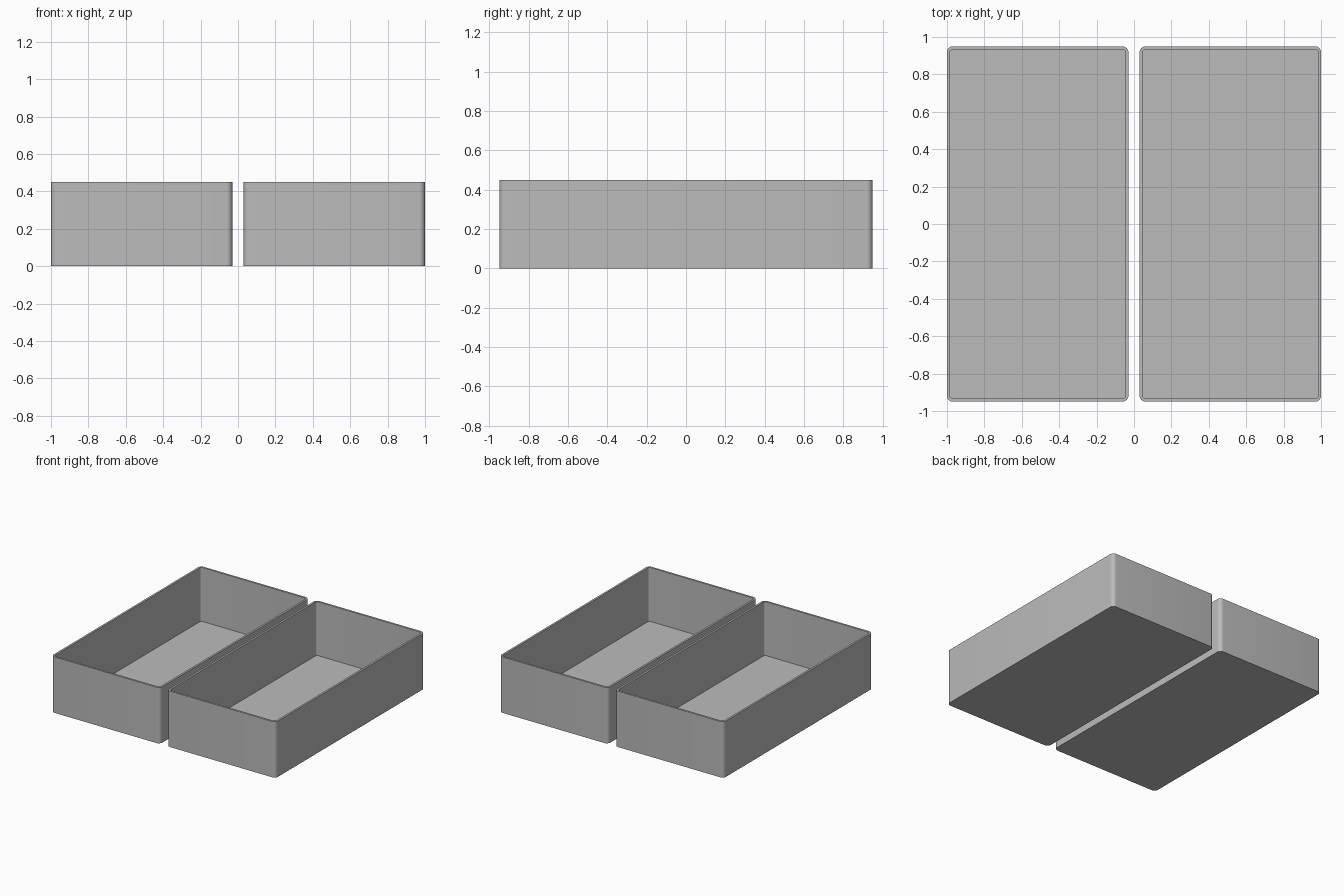
import bpy, bmesh, math

if "Cube" in bpy.data.objects:
    bpy.data.objects.remove(bpy.data.objects["Cube"])

HALF_W, HALF_L, HEIGHT = 0.485, 0.95, 0.45
WALL, FLOOR, RADIUS, STEPS = 0.016, 0.016, 0.032, 8

grey = bpy.data.materials.new("light grey")
grey.diffuse_color = (0.5, 0.5, 0.5, 1)
grey.use_nodes = True
grey.node_tree.nodes["Principled BSDF"].inputs["Base Color"].default_value = grey.diffuse_color


def ring(bm, inset, z):
    """Rounded rectangle of vertices, inset from the outer outline."""
    r = RADIUS - inset
    cx, cy = HALF_W - RADIUS, HALF_L - RADIUS
    verts = []
    for i, (sx, sy) in enumerate([(1, 1), (-1, 1), (-1, -1), (1, -1)]):
        for k in range(STEPS + 1):
            a = math.pi / 2 * (i + k / STEPS)
            verts.append(bm.verts.new((sx * cx + r * math.cos(a),
                                       sy * cy + r * math.sin(a), z)))
    return verts


def tray(name, x):
    bm = bmesh.new()
    # Outer wall, rim and inner wall as one skin
    rings = [ring(bm, 0, 0), ring(bm, 0, HEIGHT),
             ring(bm, WALL, HEIGHT), ring(bm, WALL, FLOOR)]
    n = len(rings[0])
    for lo, hi in zip(rings, rings[1:]):
        for i in range(n):
            j = (i + 1) % n
            bm.faces.new((lo[i], lo[j], hi[j], hi[i]))
    # Underside and inner floor
    bm.faces.new(rings[0][::-1])
    bm.faces.new(rings[-1])
    mesh = bpy.data.meshes.new(name)
    bm.to_mesh(mesh)
    bm.free()
    mesh.materials.append(grey)
    obj = bpy.data.objects.new(name, mesh)
    obj.location.x = x
    bpy.context.collection.objects.link(obj)
    bpy.context.view_layer.objects.active = obj
    obj.select_set(True)
    bpy.ops.object.shade_smooth_by_angle(angle=math.radians(30))
    obj.select_set(False)


# Two matching open trays side by side
tray("left_tray", -0.515)
tray("right_tray", 0.515)
